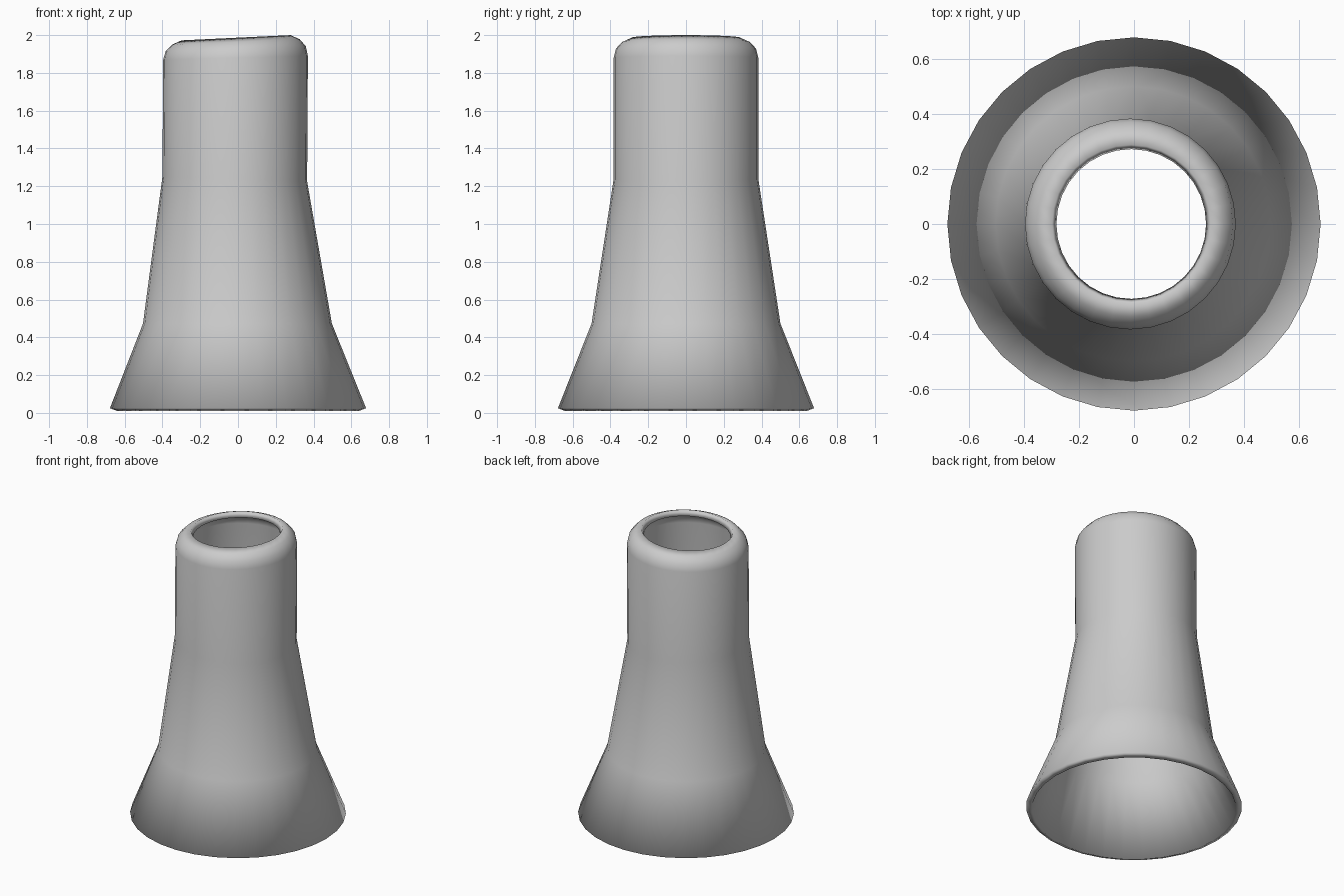
import bpy, bmesh, math

if "Cube" in bpy.data.objects:
    bpy.data.objects.remove(bpy.data.objects["Cube"])

SIDES = 32
# Rings from the flared foot to the rounded lip: centre z, radius, centre x, tilt (dz/dx)
RINGS = [
    (0.025, 0.678, 0.0, 0.0),
    (0.473, 0.500, -0.003, 0.0),
    (1.238, 0.383, -0.017, -0.035),
    (1.880, 0.383, -0.013, 0.025),
    (1.928, 0.371, -0.012, 0.035),
    (1.964, 0.338, -0.011, 0.042),
    (1.986, 0.288, -0.010, 0.048),
]

# Outer skin of the flared tube
bm = bmesh.new()
loops = []
for z, r, cx, tilt in RINGS:
    loop = []
    for i in range(SIDES):
        a = 2 * math.pi * i / SIDES
        x = r * math.cos(a)
        loop.append(bm.verts.new((cx + x, r * math.sin(a), z + tilt * x)))
    loops.append(loop)
for low, high in zip(loops, loops[1:]):
    for i in range(SIDES):
        j = (i + 1) % SIDES
        bm.faces.new((low[i], low[j], high[j], high[i])).smooth = True

mesh = bpy.data.meshes.new("flared_tube")
bm.to_mesh(mesh)
bm.free()
tube = bpy.data.objects.new("flared_tube", mesh)
bpy.context.collection.objects.link(tube)

# Thin wall, open at both ends
wall = tube.modifiers.new("wall", 'SOLIDIFY')
wall.thickness = 0.04
wall.offset = -1
wall.use_even_offset = True
